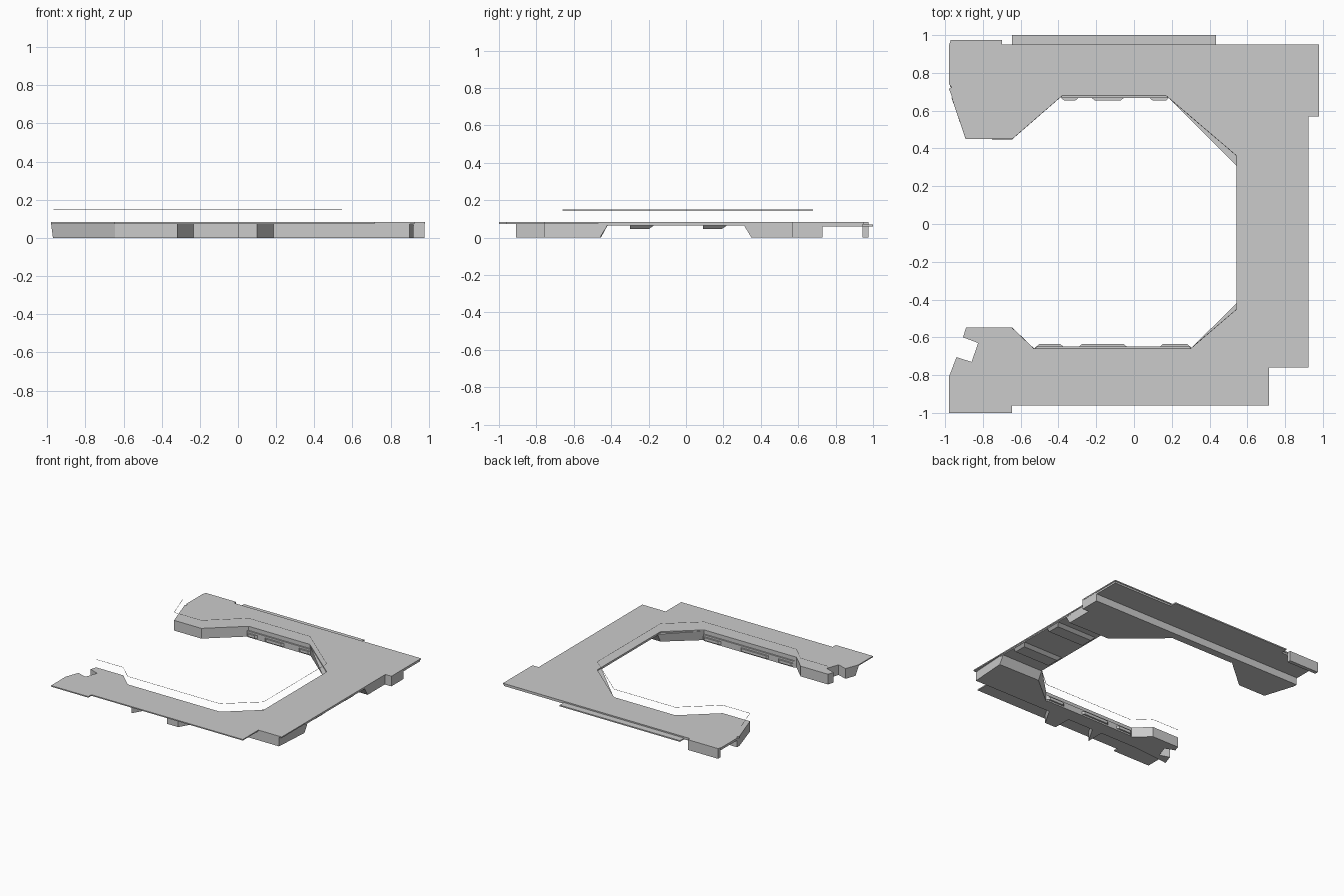
import bpy, bmesh

if "Cube" in bpy.data.objects:
    bpy.data.objects.remove(bpy.data.objects["Cube"])


def prism(name, pts, z0, z1, top=None):
    """Closed solid between a lower outline and an (optionally different) upper one."""
    top = top or pts
    bm = bmesh.new()
    lo = [bm.verts.new((x, y, z0)) for x, y in pts]
    hi = [bm.verts.new((x, y, z1)) for x, y in top]
    bm.faces.new(lo[::-1])
    bm.faces.new(hi)
    n = len(lo)
    for i in range(n):
        j = (i + 1) % n
        bm.faces.new((lo[i], lo[j], hi[j], hi[i]))
    bmesh.ops.recalc_face_normals(bm, faces=bm.faces)
    me = bpy.data.meshes.new(name)
    bm.to_mesh(me)
    bm.free()
    ob = bpy.data.objects.new(name, me)
    bpy.context.collection.objects.link(ob)
    return ob


def box(name, x0, x1, y0, y1, z0, z1):
    return prism(name, [(x0, y0), (x1, y0), (x1, y1), (x0, y1)], z0, z1)


# Inner edge of the opening, front tip round to back tip
inner = [(-.89, -.55), (-.645, -.55), (-.53, -.66), (.30, -.66), (.545, -.45),
         (.545, .36), (.17, .68), (-.38, .68), (-.645, .45), (-.89, .45)]
notch = [(-.98, -.81), (-.94, -.705), (-.86, -.73), (-.825, -.63), (-.905, -.60)]

# Thin top deck
prism("deck", notch + inner + [
    (-.97, .69), (-.98, .715), (-.965, .725), (-.98, .74), (-.98, .945), (-.97, .975),
    (-.70, .975), (-.70, .95), (.98, .95), (.98, .57), (.925, .57), (.925, -.76),
    (.715, -.76), (.715, -.96), (-.645, -.96), (-.645, -1), (-.98, -1)], .074, .083)

# Thicker slabs under the deck on the back and right arms
box("back_slab", -.975, .975, .725, .945, .06, .074)
box("right_slab", .547, .922, -.45, .36, .065, .074)

# Back hull, sloped where it meets the right arm
back_in = [(.17, .68), (-.38, .68), (-.645, .45), (-.89, .45), (-.97, .70)]
outer = [(-.97, .73), (.978, .73), (.978, .57), (.92, .57)]
prism("back_hull", outer + [(.92, .35), (.55, .355)] + back_in, 0, .074,
      outer + [(.92, .305), (.547, .305)] + back_in)

# Front hull, sloped where it meets the right arm
front_out = [(-.645, -.76), (.90, -.76)]
front_in = [(.30, -.66), (-.53, -.66), (-.645, -.55), (-.89, -.55)] + notch[:0:-1]
prism("front_hull", front_out + [(.92, -.46), (.547, -.455)] + front_in + [(-.97, -.79)], 0, .074,
      front_out + [(.92, -.415), (.547, -.415)] + front_in + [(-.98, -.82)])

# Ribs across the underside of the right arm
for i, (a, b) in enumerate([(-.30, -.20), (.09, .19)]):
    prism(f"underside_rib_{i}", [(.58, a), (.90, a), (.90, b), (.58, b)], .045, .066,
          [(.56, a), (.92, a), (.92, b + .03), (.56, b + .03)])

# Front teeth below the deck overhang
prism("front_tooth_left", [(-.32, -.91), (-.23, -.755), (-.32, -.755)], 0, .074)
prism("front_tooth_right", [(0, -.91), (.10, -.91), (.19, -.755), (0, -.755)], 0, .074)

# Back edge strip and corner end plate
box("back_strip", -.645, .435, .94, 1.0, .06, .07)
box("corner_end_plate", -.97, -.70, .945, .975, 0, .075)

# Stepped trim on the inner walls of both arms
for side, y, d, x0, x1 in (("back", .68, -1, -.40, .20), ("front", -.66, 1, -.53, .31)):
    w = x1 - x0
    prism(f"{side}_lower_trim", [(x0, y), (x0 + .02, y + d * .012), (x1 - .02, y + d * .012), (x1, y)], 0, .05)
    for i, (a, b) in enumerate([(0, .2), (.27, .6), (.78, 1)]):
        p, q = x0 + a * w, x0 + b * w
        prism(f"{side}_wall_panel_{i}", [(p, y), (p + .03, y + d * .026), (q - .03, y + d * .026), (q, y)], .012, .035)

# Hairline rail floating above the inner edge
path = inner + [(-.965, .67)]
cu = bpy.data.curves.new("inner_rail", 'CURVE')
cu.dimensions = '3D'
cu.bevel_depth = .0015
cu.bevel_resolution = 0
sp = cu.splines.new('POLY')
sp.points.add(len(path) - 1)
for p, (x, y) in zip(sp.points, path):
    p.co = (x, y, .148, 1)
bpy.context.collection.objects.link(bpy.data.objects.new("inner_rail", cu))
